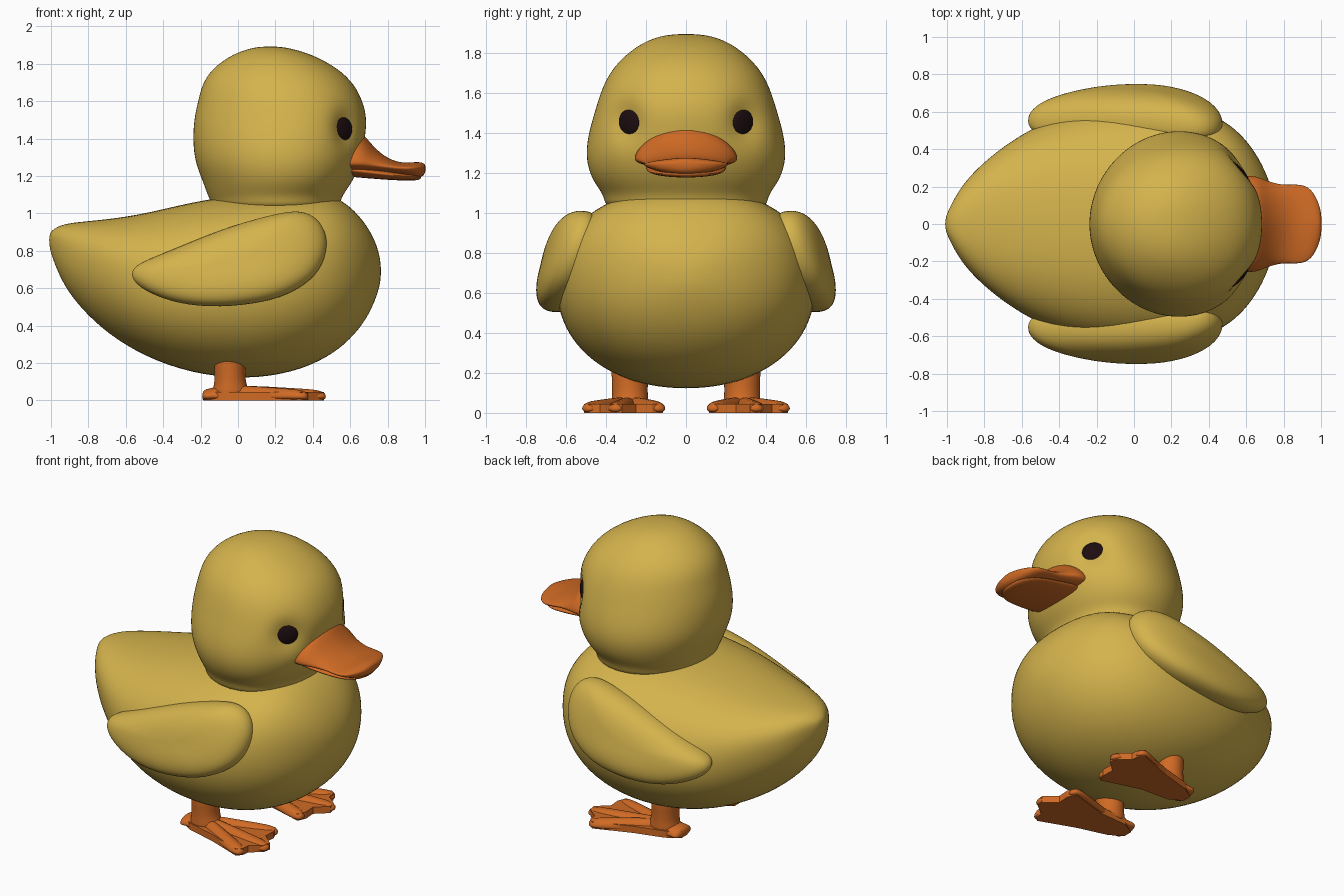
import bpy, bmesh, math
from mathutils import Matrix, Vector

if "Cube" in bpy.data.objects:
    bpy.data.objects.remove(bpy.data.objects["Cube"])

def material(name, rgb):
    m = bpy.data.materials.new(name)
    m.diffuse_color = (*rgb, 1)
    m.use_nodes = True
    m.node_tree.nodes["Principled BSDF"].inputs["Base Color"].default_value = m.diffuse_color
    return m

YELLOW = material("yellow down", (0.66, 0.45, 0.073))
ORANGE = material("orange skin", (0.63, 0.145, 0.018))
DARK = material("dark eye", (0.012, 0.004, 0.005))

def finish(name, bm, mat, levels=2, matrix=None):
    """Turn a bmesh into a smooth object, with an optional subdivision modifier."""
    if matrix:
        bm.transform(matrix)
    bmesh.ops.recalc_face_normals(bm, faces=bm.faces[:])
    for f in bm.faces:
        f.smooth = True
    me = bpy.data.meshes.new(name)
    bm.to_mesh(me)
    bm.free()
    me.materials.append(mat)
    ob = bpy.data.objects.new(name, me)
    bpy.context.collection.objects.link(ob)
    if levels:
        s = ob.modifiers.new("smooth", 'SUBSURF')
        s.levels = s.render_levels = levels
    return ob

def skin(rings):
    """Bridge rings of points into a closed tube."""
    bm = bmesh.new()
    vs = [[bm.verts.new(p) for p in r] for r in rings]
    n = len(vs[0])
    for a, b in zip(vs, vs[1:]):
        for i in range(n):
            j = (i + 1) % n
            bm.faces.new((a[i], a[j], b[j], b[i]))
    bm.faces.new(vs[0])
    bm.faces.new(vs[-1])
    return bm

def loft(sections, n=24, up_exp=2.0, down_exp=2.0, upright=False):
    """Sections are (position, centre, half width, extent up, extent down)."""
    rings = []
    for t, c, w, hu, hd in sections:
        ring = []
        for i in range(n):
            a = 2 * math.pi * i / n
            ca, sa = math.cos(a), math.sin(a)
            e = 2 / (up_exp if sa > 0 else down_exp)
            u = math.copysign(abs(ca) ** e, ca) * w
            v = c + math.copysign(abs(sa) ** e, sa) * (hu if sa > 0 else hd)
            ring.append((v, u, t) if upright else (t, u, v))
        rings.append(ring)
    return skin(rings)

# Body: x, half width, bottom, top
body = []
for x, w, lo, hi in [(-1.01, .03, .82, .89), (-.985, .09, .74, .92), (-.93, .195, .61, .945),
                     (-.84, .30, .49, .957), (-.70, .42, .355, .97), (-.5, .545, .23, 1.0),
                     (-.25, .63, .14, 1.065), (.04, .66, .105, 1.11), (.3, .64, .145, 1.13),
                     (.48, .565, .225, 1.115), (.6, .46, .32, 1.045), (.69, .32, .435, .94),
                     (.745, .17, .56, .83), (.765, .05, .65, .73)]:
    c = lo + (hi - lo) * (.52 if x > -.6 else .6)
    body.append((x, c, w, hi - c, c - lo))
finish("body", loft(body, up_exp=2.35, down_exp=2.12), YELLOW)

# Head: height, half width, back x, front x
head = []
for z, w, xb, xf in [(1.0, .40, -.13, .54), (1.07, .41, -.15, .55), (1.11, .43, -.17, .57),
                     (1.17, .475, -.19, .615), (1.27, .505, -.232, .66), (1.38, .495, -.245, .678),
                     (1.5, .46, -.24, .695), (1.6, .43, -.217, .67), (1.69, .39, -.195, .625),
                     (1.77, .325, -.145, .545), (1.84, .235, -.05, .42), (1.877, .15, .04, .31),
                     (1.893, .06, .12, .22)]:
    c = xb + (xf - xb) * .53
    head.append((z, c, w, xf - c, c - xb))
head_ob = finish("head", loft(head, n=28, up_exp=2.12, upright=True), YELLOW)

# Press eye sockets into the smoothed head
deps = bpy.context.evaluated_depsgraph_get()
smooth = bpy.data.meshes.new_from_object(head_ob.evaluated_get(deps))
head_ob.modifiers.clear()
head_ob.data = smooth
for v in smooth.vertices:
    for s in (1, -1):
        d = (v.co - Vector((.575, .30 * s, 1.45))).length
        v.co -= Vector((.75, .66 * s, 0)) * .04 * math.exp(-(d / .095) ** 2)

# Beak
finish("upper_beak", loft([
    (.52, 1.27, .25, .17, .05), (.62, 1.27, .265, .175, .055), (.67, 1.268, .255, .165, .05),
    (.72, 1.26, .23, .10, .045), (.80, 1.25, .21, .042, .04), (.88, 1.243, .218, .026, .045),
    (.94, 1.245, .20, .03, .055), (.98, 1.245, .135, .03, .055), (1.004, 1.245, .06, .018, .03)],
    n=20, up_exp=1.6), ORANGE)
finish("lower_beak", loft([
    (.54, 1.24, .2, .03, .04), (.66, 1.225, .21, .03, .035), (.78, 1.21, .195, .03, .03),
    (.88, 1.2, .18, .02, .025), (.95, 1.195, .13, .015, .02), (.98, 1.195, .05, .01, .012)],
    n=16), ORANGE)

WING = [(-.575, .68), (-.545, .73), (-.4, .785), (-.2, .87), (0, .945), (.2, .998), (.33, 1.02),
        (.425, .98), (.477, .89), (.475, .78), (.42, .665), (.3, .58), (.15, .525), (-.1, .495),
        (-.32, .515), (-.48, .575), (-.555, .63)]

def wing_rings():
    """Outline scaled inward in steps while it domes outward."""
    cx, cz = 0.02, .73
    for scale, out in [(.88, -.10), (.97, -.075), (1, -.04), (1, 0), (.95, .04), (.82, .075),
                       (.55, .10), (.2, .107)]:
        ring = []
        for x, z in WING:
            x, z = cx + (x - cx) * scale, cz + (z - cz) * scale
            bend = (.035 if x < .1 else .07) * ((x - .1) / .5) ** 2
            ring.append((x, .632 - .24 * (z - .7) - bend + out, z))
        yield ring

for side, label in ((1, "left"), (-1, "right")):
    flip = Matrix.Diagonal((1, side, 1, 1))
    finish(label + "_wing", skin(list(wing_rings())), YELLOW, 2, flip)

    # Eye
    bm = bmesh.new()
    bmesh.ops.create_uvsphere(bm, u_segments=20, v_segments=12, radius=1)
    m = (Matrix.Translation((.55, .287, 1.45)) @ Matrix.Rotation(math.radians(46), 4, 'Z')
         @ Matrix.Diagonal((.026, .08, .07, 1)))
    finish(label + "_eye", bm, DARK, 0, flip @ m)

    # Leg
    finish(label + "_leg", loft([
        (.01, -.045, .09, .10, .09), (.05, -.045, .096, .11, .095), (.09, -.045, .09, .088, .082),
        (.17, -.045, .092, .085, .083), (.28, -.045, .10, .09, .09)], n=16, upright=True),
        ORANGE, 2, flip @ Matrix.Translation((0, .28, 0)))

    # Toes and heel: direction angle, length, half width
    for part, ang, length, w in [("inner_toe", -19, .46, .046), ("middle_toe", 8, .525, .05),
                                 ("outer_toe", 27, .475, .048), ("heel", 180, .135, .085)]:
        m = Matrix.Translation((-.055, .28, 0)) @ Matrix.Rotation(math.radians(ang), 4, 'Z')
        toe = [(-.03, .02, w, .06, .02), (length * .25, .02, w, .062, .02),
               (length * .6, .02, w, .05, .02), (length * .88, .02, w * 1.1, .042, .02),
               (length * .98, .02, w * .75, .03, .018), (length * 1.01, .02, w * .3, .01, .01)]
        finish(f"{label}_{part}", loft(toe, n=12), ORANGE, 1, flip @ m)

    # Webbing between the toes
    web = [(-.185, .25), (-.185, .31), (-.1, .365), (.1, .42), (.34, .51), (.37, .48), (.375, .43),
           (.45, .37), (.46, .32), (.38, .25), (.385, .17), (.36, .115), (.1, .19), (-.1, .20)]
    web_ob = finish(label + "_web", skin([[(x, y, z) for x, y in web] for z in (0, .045)]),
                    ORANGE, 0, flip)
    web_ob.data.shade_flat()
